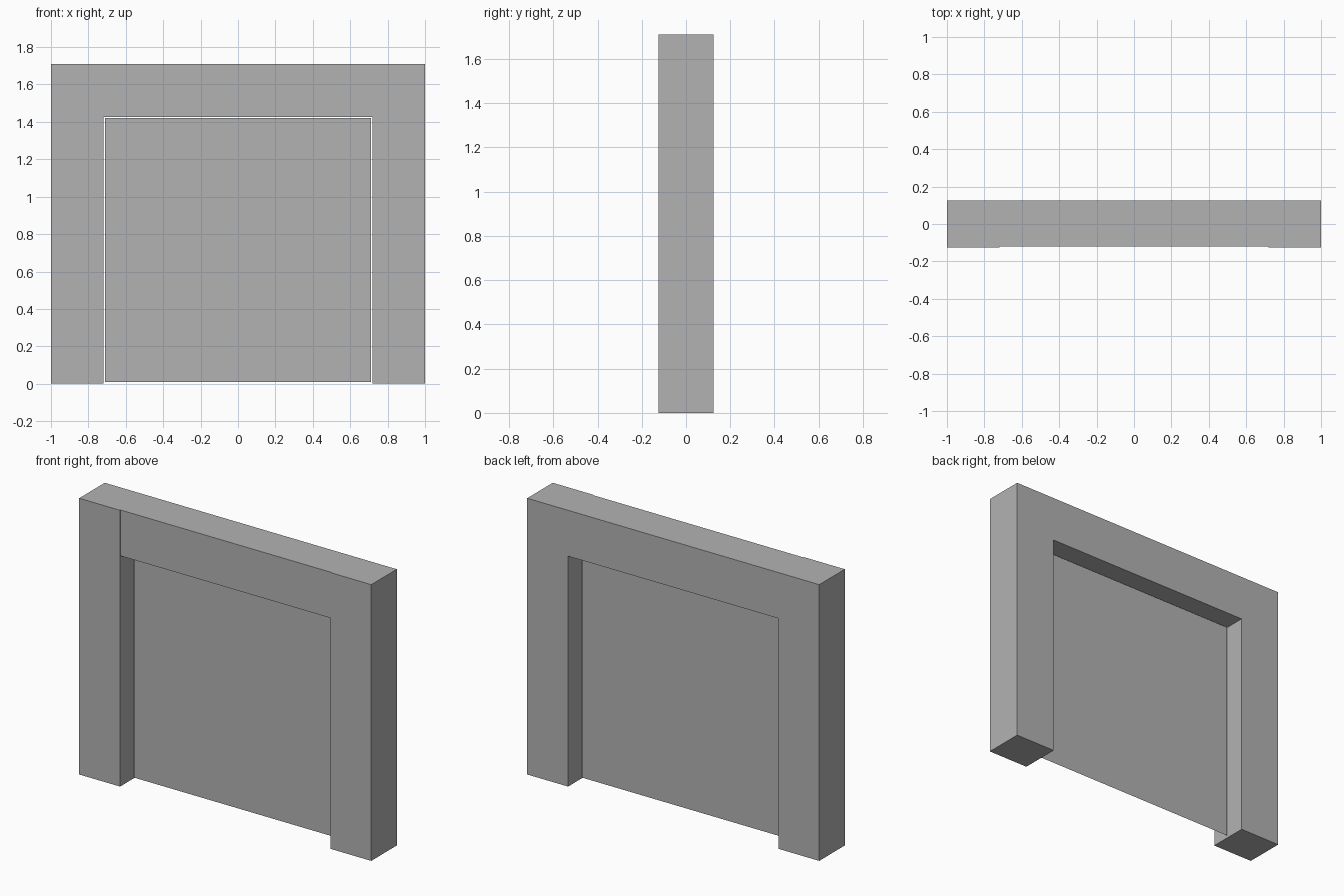
import bpy
import bmesh
from mathutils import Matrix, Vector

default = bpy.data.objects.get("Cube")
if default:
    bpy.data.objects.remove(default, do_unlink=True)

GREY = (0.45, 0.45, 0.45, 1.0)
grey = bpy.data.materials.new("plain grey")
grey.use_nodes = True
grey.diffuse_color = GREY
grey.node_tree.nodes["Principled BSDF"].inputs["Base Color"].default_value = GREY

HALF_WIDTH, HALF_DEPTH, HEIGHT = 1.0, 0.125, 1.71
OPENING, LINTEL_BOTTOM = 0.72, 1.426


def add_object(name, bm):
    mesh = bpy.data.meshes.new(name)
    bm.to_mesh(mesh)
    bm.free()
    mesh.materials.append(grey)
    obj = bpy.data.objects.new(name, mesh)
    bpy.context.collection.objects.link(obj)
    return obj


def box(name, low, high):
    """Box between two opposite corners."""
    low, high = Vector(low), Vector(high)
    bm = bmesh.new()
    place = Matrix.Translation((low + high) / 2) @ Matrix.Diagonal((high - low).to_4d())
    place[3][3] = 1.0
    bmesh.ops.create_cube(bm, size=1, matrix=place)
    return add_object(name, bm)


# Full-height posts on both sides
for side, inner, outer in (("left", OPENING, HALF_WIDTH), ("right", -HALF_WIDTH, -OPENING)):
    box(side + "_post", (inner, -HALF_DEPTH, 0), (outer, HALF_DEPTH, HEIGHT))

# Lintel between the posts, set back slightly at the front
box("lintel", (-OPENING, -HALF_DEPTH + 0.005, LINTEL_BOTTOM), (OPENING, HALF_DEPTH, HEIGHT))

# Thin door sheet hung in the middle of the opening with a small gap all round
bm = bmesh.new()
corners = [(-0.711, 0.01), (0.711, 0.01), (0.711, 1.421), (-0.711, 1.421)]
bm.faces.new([bm.verts.new((x, 0, z)) for x, z in corners])
add_object("door_panel", bm)
